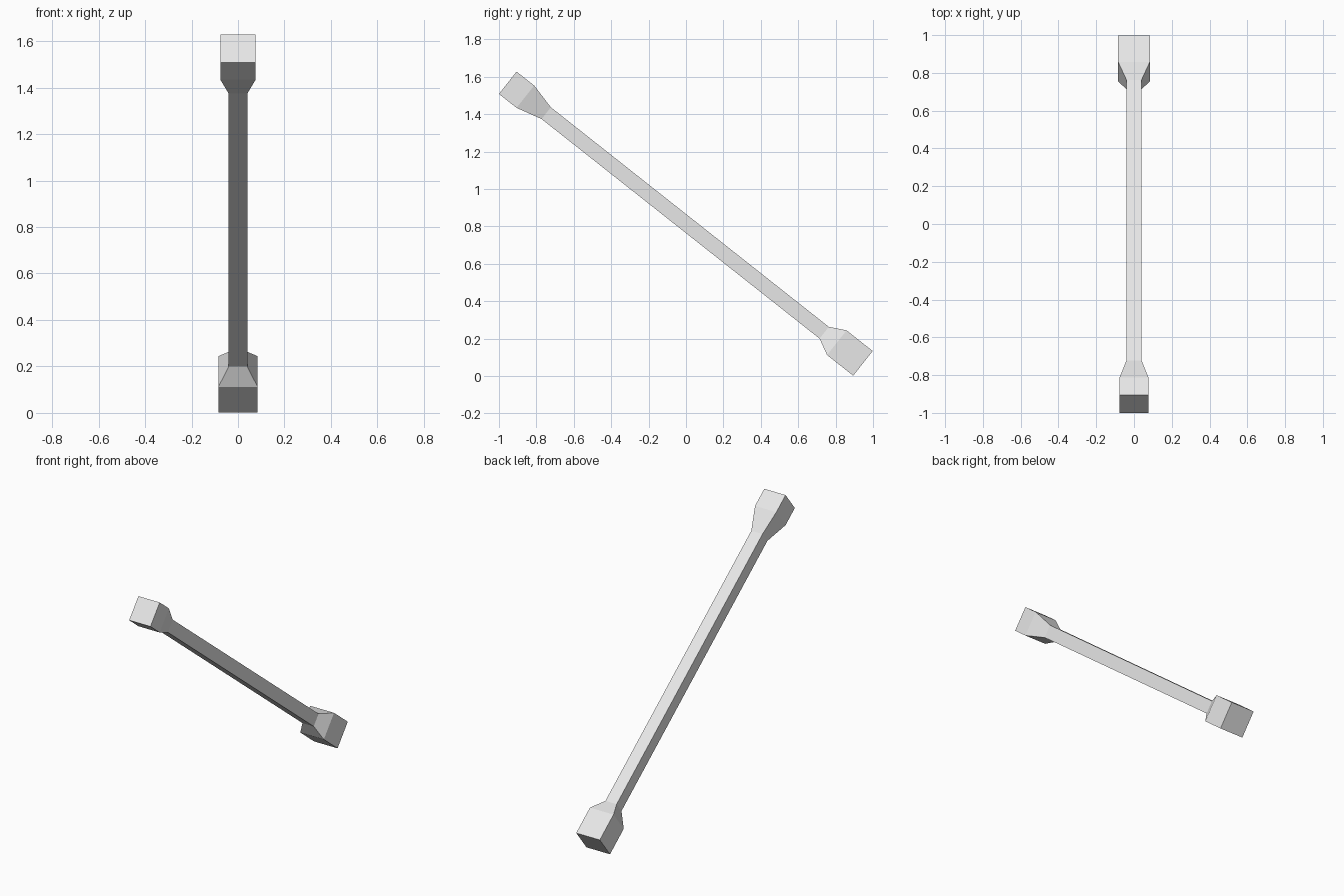
import bpy
import bmesh
from mathutils import Vector

if "Cube" in bpy.data.objects:
    bpy.data.objects.remove(bpy.data.objects["Cube"], do_unlink=True)

grey = bpy.data.materials.new("light_grey")
grey.use_nodes = True
grey.diffuse_color = (0.8, 0.8, 0.8, 1)
grey.node_tree.nodes["Principled BSDF"].inputs["Base Color"].default_value = (0.8, 0.8, 0.8, 1)

# Sloping axis from the upper front end to the lower back end
START = Vector((0, -0.953, 1.568))
END = Vector((0, 0.946, 0.068))
AXIS = (END - START).normalized()
LENGTH = (END - START).length
SIDE = Vector((1, 0, 0))
UP = SIDE.cross(AXIS)


def square_loft(name, sections, cap_first=False, cap_last=False):
    """Join square sections, each (distance along axis, half width)."""
    bm = bmesh.new()
    rings = []
    for dist, half in sections:
        centre = START + AXIS * dist
        rings.append([bm.verts.new(centre + SIDE * sx * half + UP * sy * half)
                      for sx, sy in ((-1, -1), (1, -1), (1, 1), (-1, 1))])
    for a, b in zip(rings, rings[1:]):
        for i in range(4):
            j = (i + 1) % 4
            bm.faces.new((a[i], a[j], b[j], b[i]))
    if cap_first:
        bm.faces.new(rings[0][::-1])
    if cap_last:
        bm.faces.new(rings[-1])
    # Sections wind anticlockwise about the axis or the reverse: face outward
    for face in bm.faces:
        face.normal_update()
        mid = face.calc_center_median()
        inner = START + AXIS * ((sections[0][0] + sections[-1][0]) / 2)
        if face.normal.dot(mid - inner) < 0:
            face.normal_flip()
    mesh = bpy.data.meshes.new(name)
    bm.to_mesh(mesh)
    bm.free()
    mesh.materials.append(grey)
    obj = bpy.data.objects.new(name, mesh)
    bpy.context.collection.objects.link(obj)
    return obj


SHAFT = 0.04
TOP_JOINT = 0.262
LOW_JOINT = LENGTH - 0.264

# Square block at the upper end with a long taper into the shaft
square_loft("upper_head", [(0, 0.076), (0.12, 0.076), (TOP_JOINT, SHAFT)], cap_first=True)

# Plain square bar
square_loft("shaft", [(TOP_JOINT, SHAFT), (LOW_JOINT, SHAFT)])

# Larger block at the lower end with a short taper
square_loft("lower_head", [(LOW_JOINT, SHAFT), (LENGTH - 0.178, 0.084), (LENGTH, 0.084)],
            cap_last=True)
